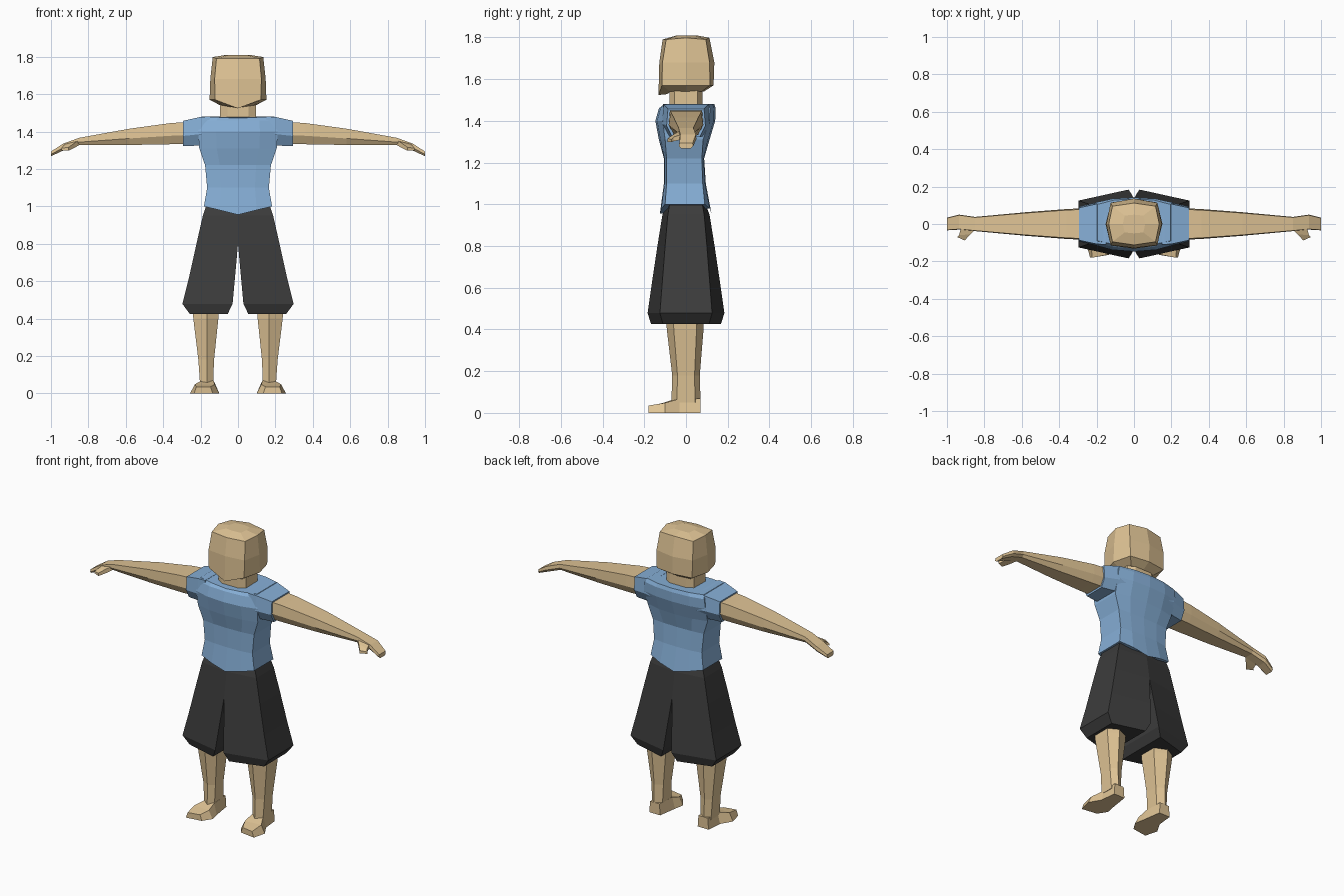
import bpy, bmesh

if "Cube" in bpy.data.objects:
    bpy.data.objects.remove(bpy.data.objects["Cube"])


def material(name, rgb):
    m = bpy.data.materials.new(name)
    m.diffuse_color = (*rgb, 1)
    m.use_nodes = True
    m.node_tree.nodes["Principled BSDF"].inputs["Base Color"].default_value = m.diffuse_color
    return m


SKIN = material("skin", (0.74, 0.55, 0.30))
BLUE = material("blue_cloth", (0.24, 0.43, 0.68))
DARK = material("dark_cloth", (0.045, 0.045, 0.045))


def loft(name, rings, mat, mirror=False):
    """Skin a list of equal-length point rings, cap both ends."""
    bm = bmesh.new()
    loops = [[bm.verts.new(p) for p in ring] for ring in rings]
    n = len(loops[0])
    for a, b in zip(loops, loops[1:]):
        for i in range(n):
            j = (i + 1) % n
            bm.faces.new((a[i], a[j], b[j], b[i]))
    bm.faces.new(loops[0][::-1])
    bm.faces.new(loops[-1])
    bmesh.ops.recalc_face_normals(bm, faces=bm.faces)
    me = bpy.data.meshes.new(name)
    bm.to_mesh(me)
    bm.free()
    me.materials.append(mat)
    ob = bpy.data.objects.new(name, me)
    bpy.context.collection.objects.link(ob)
    if mirror:
        ob.modifiers.new("mirror", 'MIRROR').use_mirror_merge = False
    return ob


def body_ring(z, w, side_f, side_b, f, b, drop_f=0, drop_b=0, k=0.55):
    """Ten-sided horizontal section: flat sides, bowed front and back."""
    def half(y0, y1, drop):
        return [(w, y0, z), (w * k, y0 + (y1 - y0) * .75, z - drop * (1 - k)),
                (0, y1, z - drop), (-w * k, y0 + (y1 - y0) * .75, z - drop * (1 - k)),
                (-w, y0, z)]
    return half(side_f, f, drop_f) + half(side_b, b, drop_b)[::-1]


def head_ring(z, w, wm, d, f, b, drop=0, rise=0):
    """Eight-sided head section with mid points on each side."""
    return [(w, -d, z), (wm, 0, z + rise), (w, d, z), (0, b, z + rise), (-w, d, z),
            (-wm, 0, z + rise), (-w, -d, z), (0, f, z - drop)]


# Head and neck
loft("head", [
    head_ring(1.54, .085, .095, .075, -.09, .085, .012),
    head_ring(1.57, .122, .152, .115, -.132, .132, .046),
    head_ring(1.68, .125, .148, .113, -.128, .136),
    head_ring(1.79, .115, .135, .095, -.112, .112, 0, .008),
    head_ring(1.808, .05, .06, .045, -.05, .05, 0, .002)], SKIN)
loft("neck", [[(x * .095, y * .08, z) for x, y in
               ((1, -.7), (1, .7), (.6, 1), (-.6, 1), (-1, .7), (-1, -.7), (-.6, -1), (.6, -1))]
              for z in (1.45, 1.56)], SKIN)

# Shirt body with pointed hem
b1 = body_ring(1.00, .182, -.10, .09, -.125, .122, .045, .045)
loft("shirt", [
    b1[:5] + b1[5:][::-1][::-1],
    body_ring(1.10, .165, -.093, .080, -.106, .095),
    body_ring(1.22, .176, -.093, .076, -.106, .087),
    body_ring(1.31, .207, -.100, .082, -.130, .113),
    body_ring(1.40, .213, -.112, .112, -.147, .140),
    body_ring(1.46, .207, -.100, .115, -.130, .142),
    body_ring(1.481, .195, -.090, .105, -.115, .135, .01)], BLUE)


def arm_ring(x, d, top, bot, cy=0):
    """Six-sided arm section: broad flat top, narrow underside."""
    mid = bot + (top - bot) * .4
    return [(x, cy - d * .93, top), (x, cy + d * .93, top), (x, cy + d, mid),
            (x, cy + d * .7, bot), (x, cy - d * .7, bot), (x, cy - d, mid)]


# Sleeves
loft("sleeve", [arm_ring(.15, .118, 1.48, 1.31),
                arm_ring(.20, .115, 1.478, 1.325),
                arm_ring(.295, .093, 1.457, 1.322)], BLUE, True)

# Arms with hands
loft("arm", [arm_ring(.25, .085, 1.452, 1.335),
             arm_ring(.36, .080, 1.445, 1.332),
             arm_ring(.58, .063, 1.415, 1.328),
             arm_ring(.85, .038, 1.366, 1.328),
             arm_ring(.935, .040, 1.335, 1.298, .01),
             arm_ring(1.0, .034, 1.293, 1.268)], SKIN, True)

# Thumbs
loft("thumb", [[(.845, -.025, 1.355), (.925, -.02, 1.335), (.925, -.02, 1.31), (.845, -.025, 1.33)],
               [(.875, -.055, 1.338), (.935, -.06, 1.322), (.935, -.06, 1.302), (.875, -.055, 1.312)],
               [(.905, -.088, 1.316), (.945, -.07, 1.31), (.945, -.07, 1.298), (.905, -.088, 1.298)]],
     SKIN, True)

# Wide shorts: outer edge, inner edge, outer depth, inner depth per height
loft("shorts_leg", [[(xo, -yo, z), (xo, yo, z), (xi, yi, z), (xi, -yi, z)]
                    for z, xo, xi, yo, yi in (
                        (1.02, .165, 0, .075, .085),
                        (.95, .188, 0, .087, .113),
                        (.80, .222, 0, .100, .137),
                        (.62, .262, .016, .114, .164),
                        (.478, .297, .029, .125, .184),
                        (.425, .258, .055, .110, .167))], DARK, True)

# Lower legs
loft("lower_leg", [[(cx + w * s, cy + d * t, z) for s, t in
                    ((1, -.62), (1, .62), (.1, 1), (-1, .62), (-1, -.62), (-.1, -1))]
                   for z, cx, w, cy, d in (
                       (.50, .172, .072, -.004, .092),
                       (.40, .172, .067, -.004, .088),
                       (.18, .170, .042, 0, .066),
                       (.05, .168, .035, 0, .070))], SKIN, True)

# Feet, heel to toe, splayed outward
loft("foot", [[(x0, y0, 0), (x1, y1, 0), (x1 - m, y1, h), (x0 + m, y0, h)]
              for x0, x1, y0, y1, h, m in (
                  (.130, .205, .07, .07, .07, .005),
                  (.112, .215, -.05, -.03, .068, .018),
                  (.100, .256, -.11, -.10, .048, .025),
                  (.135, .235, -.165, -.18, .035, .012))], SKIN, True)
